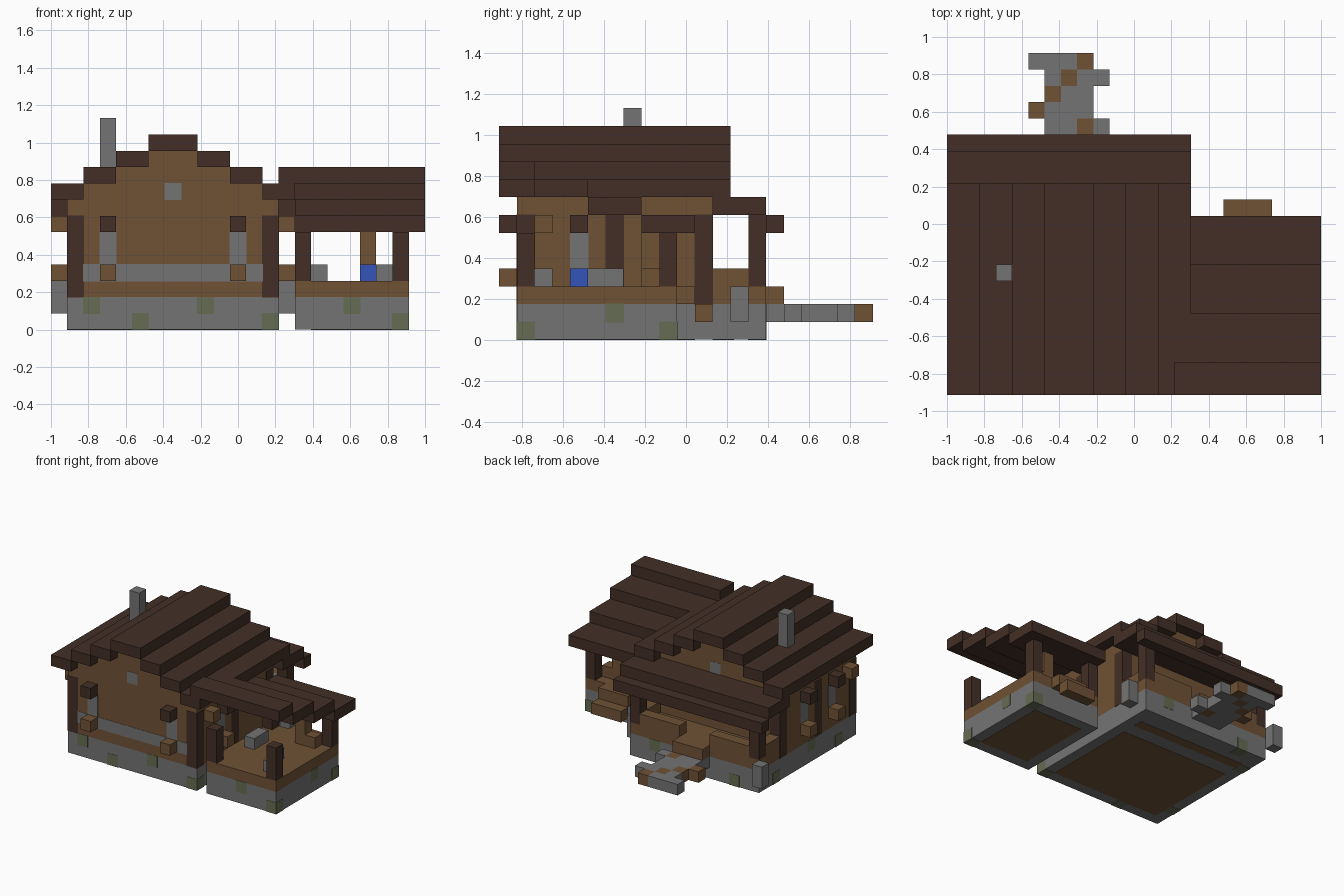
import bpy
import bmesh
from mathutils import Matrix, Vector

cube = bpy.data.objects.get("Cube")
if cube:
    bpy.data.objects.remove(cube, do_unlink=True)

UNIT = 2 / 23                      # edge of one building block
ORIGIN = Vector((-1, -10.5 * UNIT, 0))


def material(name, rgb):
    mat = bpy.data.materials.new(name)
    mat.use_nodes = True
    mat.diffuse_color = (*rgb, 1)
    mat.node_tree.nodes["Principled BSDF"].inputs["Base Color"].default_value = (*rgb, 1)
    return mat


ROOF = material("dark timber", (.056, .028, .019))
WOOD = material("brown planks", (.16, .085, .035))
STONE = material("grey stone", (.175, .175, .175))
MOSS = material("mossy stone", (.13, .15, .085))
BLUE = material("blue cloth", (.035, .09, .48))


def part(name, mat, boxes, grow=0.0):
    """Join boxes given in block units as (x range, y range, z range)."""
    bm = bmesh.new()
    for spans in boxes:
        low = Vector([s[0] for s in spans]) * UNIT + ORIGIN
        high = Vector([s[1] for s in spans]) * UNIT + ORIGIN
        size = high - low + Vector((grow, grow, grow)) * 2
        place = Matrix.Translation((low + high) / 2) @ Matrix.Diagonal((*size, 1))
        bmesh.ops.create_cube(bm, size=1, matrix=place)
    mesh = bpy.data.meshes.new(name)
    bm.to_mesh(mesh)
    bm.free()
    mesh.materials.append(mat)
    obj = bpy.data.objects.new(name, mesh)
    bpy.context.collection.objects.link(obj)
    return obj


def one(x, y, z, tall=1):
    """A single block, or a column of blocks."""
    return ((x, x + 1), (y, y + 1), (z, z + tall))


FLUSH = 0.002                      # tiny stand-out for inlaid blocks

# Foundations and floors
part("house_foundation", STONE, [((1, 14), (1, 15), (0, 2))])
part("annex_foundation", STONE, [((15, 22), (1, 10), (0, 2))])
part("house_floor", WOOD, [((1, 14), (1, 15), (2, 3))])
part("annex_floor", WOOD, [((15, 22), (1, 10), (2, 3))])
thin = (-0.02, 0.02)
part("underside_planks", WOOD, [
    ((2, 13), (2, 11), thin), ((2, 13), (12.3, 13.2), thin), ((16, 21), (2, 9), thin)])

# Moss inlays on the foundations
moss = [one(x, 1, z) for x, z in ((2, 1), (5, 0), (9, 1), (13, 0), (18, 1), (21, 0))]
moss += [one(21, y, z) for y, z in ((1, 0), (6, 1), (9, 0))]
moss += [one(1, y, z) for y, z in ((3, 0), (7, 1), (12, 0))]
moss += [one(x, 14, z) for x, z in ((3, 0), (11, 1))]
for block in moss:
    (x, _), (y, _), _ = block
part("moss_patches", MOSS, moss, FLUSH)

# House walls with stepped gables at both ends
walls = [((x, x + 1), (1, 12), (3, 8)) for x in (1, 13)]
for y in (1, 11):
    walls.append(((2, 13), (y, y + 1), (3, 8)))
    for step, z in enumerate((8, 9, 10)):
        walls.append(((2 + 2 * step, 13 - 2 * step), (y, y + 1), (z, z + 1)))
part("house_walls", WOOD, walls)
part("wall_stone_band", STONE, [((2, 13), (1, 2), (3, 4))], FLUSH)
part("wall_posts", ROOF, [one(x, y, 2, 5) for x in (1, 13) for y in (1, 6, 11)], FLUSH)

# Windows, lintels and sills
part("gable_windows", STONE, [one(7, y, 8) for y in (1, 11)], FLUSH)
side_windows = [(1, 4), (1, 8), (13, 4)]
part("windows", STONE, [one(x, 1, 4, 2) for x in (3, 11)]
     + [one(x, y, 4, 2) for x, y in side_windows], FLUSH)
outer = {1: 0, 13: 14}
part("lintels", ROOF, [one(x, 0, 6) for x in (3, 11)]
     + [one(outer[x], y, 6) for x, y in side_windows])
part("sills", WOOD, [one(x, 0, 3) for x in (3, 11)]
     + [one(outer[x], y, 3) for x, y in side_windows])
part("side_brackets", WOOD, [one(x, 2, 6) for x in (0, 14)])

# Main roof: a ridge with steps mirrored to both sides
roof = [((6, 9), (0, 13), (11, 12))]
for step in range(3):
    z = 8 + step
    for x in (2 * step, 13 - 2 * step):
        roof.append(((x, x + 2), (0, 13), (z, z + 1)))
part("main_roof", ROOF, roof)
part("chimney", STONE, [one(3, 7, 9, 4)])

# Back porch
part("porch_roof", ROOF, [((0, 15), (12, 15), (7, 8)), ((0, 15), (15, 16), (6, 7))])
part("porch_posts", ROOF, [one(x, 14, 3, 4) for x in (1, 13)])
rails = [((x, x + 4), (14, 15), (3, 4)) for x in (2, 9)]
rails += [((x, x + 1), (12, 14), (3, 4)) for x in (1, 13)]
part("porch_rails", WOOD, rails)
part("porch_step", WOOD, [((6, 9), (15, 16), (2, 3))])
part("stone_piers", STONE, [one(14, 13, 1, 2), one(0, 15, 1, 2)])

# Path: rows of stone with one plank block in each
rows = [(6, 10, 8), (5, 9, 5), (6, 9, 6), (6, 10, 7), (5, 9, 8)]
stones, planks = [((6, 9), (15, 16), (1, 2))], []
for n, (start, end, plank) in enumerate(rows):
    for x in range(start, end):
        (planks if x == plank else stones).append(one(x, 16 + n, 1))
part("path_stones", STONE, stones)
part("path_planks", WOOD, planks)

# Annex: stepped lean-to roof, posts, steps and furniture
lean_to = [((14, 23), (0, 2), (9, 10))]
for n in range(3):
    lean_to.append(((15, 23), (2 + 3 * n, 5 + 3 * n), (8 - n, 9 - n)))
part("annex_roof", ROOF, lean_to)
part("annex_posts", ROOF, [one(x, y, 3, 3) for x in (15, 21) for y in (1, 9)])
part("annex_steps", WOOD, [((17, 20), (10, 11), (2, 3)), ((17, 20), (11, 12), (1, 2))])
part("annex_pillar", WOOD, [one(19, 8, 3, 3)])
part("annex_crate", WOOD, [one(20, 8, 3)])
part("stone_blocks", STONE, [((16, 17), (5, 7), (3, 4)), one(20, 2, 3)])
part("blue_block", BLUE, [one(19, 4, 3)])
